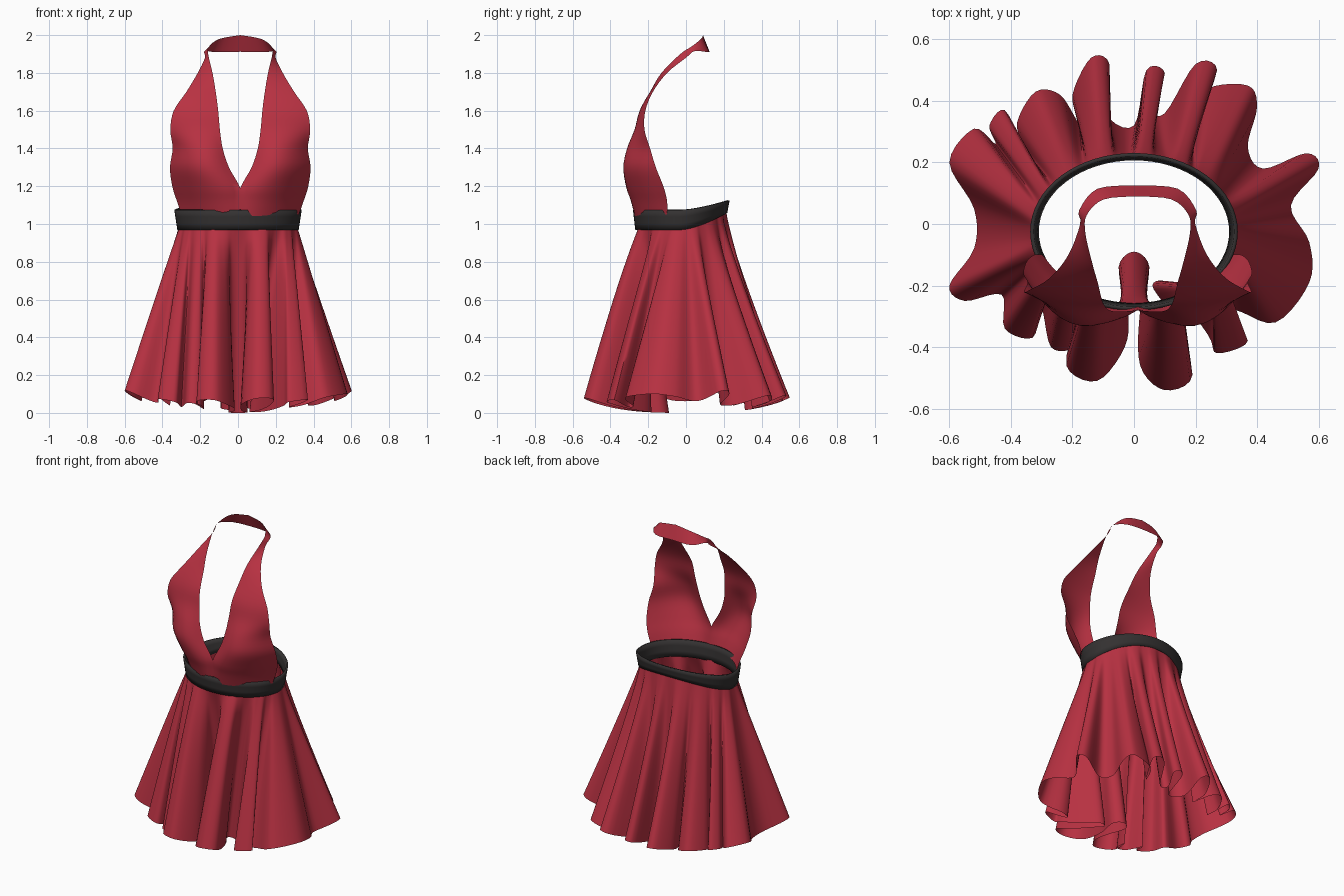
import bpy
from math import sin, cos, pi

if "Cube" in bpy.data.objects:
    bpy.data.objects.remove(bpy.data.objects["Cube"])


def material(name, colour):
    mat = bpy.data.materials.new(name)
    mat.use_nodes = True
    mat.diffuse_color = colour
    mat.node_tree.nodes["Principled BSDF"].inputs["Base Color"].default_value = colour
    return mat


RED = material("crimson cloth", (0.48, 0.031, 0.054, 1))
BLACK = material("charcoal band", (0.034, 0.031, 0.031, 1))


def spline(points, steps, closed=False):
    """Sample a smooth curve through points of any dimension."""
    n = len(points)
    pick = (lambda i: points[i % n]) if closed else (lambda i: points[min(max(i, 0), n - 1)])
    out = []
    for i in range(n if closed else n - 1):
        quad = [pick(i + k) for k in (-1, 0, 1, 2)]
        for s in range(steps):
            t = s / steps
            out.append([b + t * (c - a) / 2 + t * t * (a - 2.5 * b + 2 * c - d / 2)
                        + t ** 3 * (1.5 * (b - c) + (d - a) / 2)
                        for a, b, c, d in zip(*quad)])
    if not closed:
        out.append(list(points[-1]))
    return out


def cloth(name, rows, mat, closed=False):
    """Turn rows of points, listed bottom to top, into a smooth sheet."""
    cols = len(rows[0])
    verts = [p for row in rows for p in row]
    faces = []
    for r in range(len(rows) - 1):
        for c in range(cols if closed else cols - 1):
            a, b = r * cols + c, r * cols + (c + 1) % cols
            faces.append((a, b, b + cols, a + cols))
    mesh = bpy.data.meshes.new(name)
    mesh.from_pydata(verts, [], faces)
    mesh.materials.append(mat)
    obj = bpy.data.objects.new(name, mesh)
    bpy.context.collection.objects.link(obj)
    bpy.ops.object.select_all(action='DESELECT')
    obj.select_set(True)
    bpy.context.view_layer.objects.active = obj
    bpy.ops.object.shade_smooth_by_angle(angle=1.1)
    return obj


def waist(angle, size=1.0):
    return 0.325 * size * cos(angle), -0.025 + 0.245 * size * sin(angle)


def rise(angle):
    """How far the waistline climbs toward the back."""
    return max(0, sin(angle)) ** 1.5


def belt_bottom(angle):
    return 0.97 + 0.09 * rise(angle)


# Waistband: a thin ring, narrower and higher at the back
ring = [2 * pi * i / 64 for i in range(64)]
band = []
for k in range(4):
    t = k / 3
    band.append([(*waist(a, 0.97 + 0.05 * t),
                  belt_bottom(a) * (1 - t) + (1.075 + 0.05 * rise(a)) * t) for a in ring])
belt = cloth("waistband", band, BLACK, closed=True)
thick = belt.modifiers.new("thickness", 'SOLIDIFY')
thick.thickness = 0.012
thick.offset = 0

# Skirt: folded hem curve, gathered evenly into the waist (front centre first)
hem = [(0, -.09), (.05, -.14), (.02, -.28), (.02, -.46), (.1, -.54), (.19, -.49),
       (.12, -.3), (.06, -.2), (.12, -.2), (.24, -.36), (.27, -.42), (.37, -.38),
       (.27, -.3), (.33, -.28), (.46, -.32), (.57, -.19), (.57, -.06), (.51, .06),
       (.6, .18), (.56, .23), (.42, .18), (.37, .25), (.4, .38), (.37, .45),
       (.24, .44), (.2, .35), (.27, .5), (.2, .52), (.1, .36), (.05, .38),
       (.1, .49), (.04, .5), (0, .32), (-.09, .36), (-.08, .52), (-.14, .54),
       (-.2, .42), (-.18, .33), (-.24, .42), (-.32, .43), (-.38, .33), (-.36, .25),
       (-.42, .37), (-.47, .32), (-.45, .26), (-.52, .31), (-.6, .2), (-.52, .05),
       (-.52, -.08), (-.6, -.2), (-.55, -.25), (-.43, -.23), (-.42, -.34), (-.33, -.37),
       (-.3, -.28), (-.27, -.4), (-.2, -.4), (-.18, -.3), (-.22, -.46), (-.12, -.51),
       (-.03, -.4), (-.02, -.28), (-.05, -.14)]
hem = spline(hem, 5, closed=True)
ROWS = 16
skirt = []
for r in range(ROWS + 1):
    t = 1 - r / ROWS
    row = []
    for i, (hx, hy) in enumerate(hem):
        a = -pi / 2 + 2 * pi * i / len(hem)
        wx, wy = waist(a, 0.96)
        flare = t ** (1.0 + 0.15 * sin(a))
        lift = 0.1 * ((hx * hx + hy * hy) ** 0.5 / 0.6) ** 3
        top = belt_bottom(a) + 0.02
        row.append((wx + (hx - wx) * flare, wy + (hy - wy) * flare, top + (lift - top) * t))
    skirt.append(row)
cloth("pleated_skirt", skirt, RED, closed=True)

# Bodice half: inner edge xyz, outer edge xyz, forward bulge; ends behind the neck
edges = [(0, -.265, 1.04, .31, -.1, 1.05, .06),
         (0, -.275, 1.12, .335, -.1, 1.12, .08),
         (0, -.28, 1.19, .36, -.12, 1.2, .1),
         (.06, -.285, 1.3, .372, -.16, 1.3, .1),
         (.093, -.28, 1.4, .358, -.19, 1.4, .07),
         (.108, -.265, 1.5, .37, -.22, 1.5, .025),
         (.117, -.245, 1.6, .352, -.215, 1.6, .01),
         (.13, -.19, 1.7, .285, -.175, 1.7, .005),
         (.147, -.13, 1.8, .225, -.1, 1.8, 0),
         (.17, -.03, 1.9, .187, 0, 1.88, 0),
         (.165, .03, 1.94, .19, .045, 1.915, 0),
         (.11, .08, 1.98, .13, .115, 1.91, 0),
         (0, .09, 2, 0, .125, 1.912, 0)]
COLS = 10
bodice = []
for ix, iy, iz, ox, oy, oz, bulge in spline(edges, 4):
    row = []
    for c in range(COLS + 1):
        s = c / COLS
        row.append((max(0, ix + (ox - ix) * s),
                    iy + (oy - iy) * s - 4 * bulge * s * (1 - s),
                    iz + (oz - iz) * s))
    bodice.append(row)
top = cloth("halter_bodice", bodice, RED)
top.location.x = 0.012
mirror = top.modifiers.new("other side", 'MIRROR')
mirror.merge_threshold = 0.002
